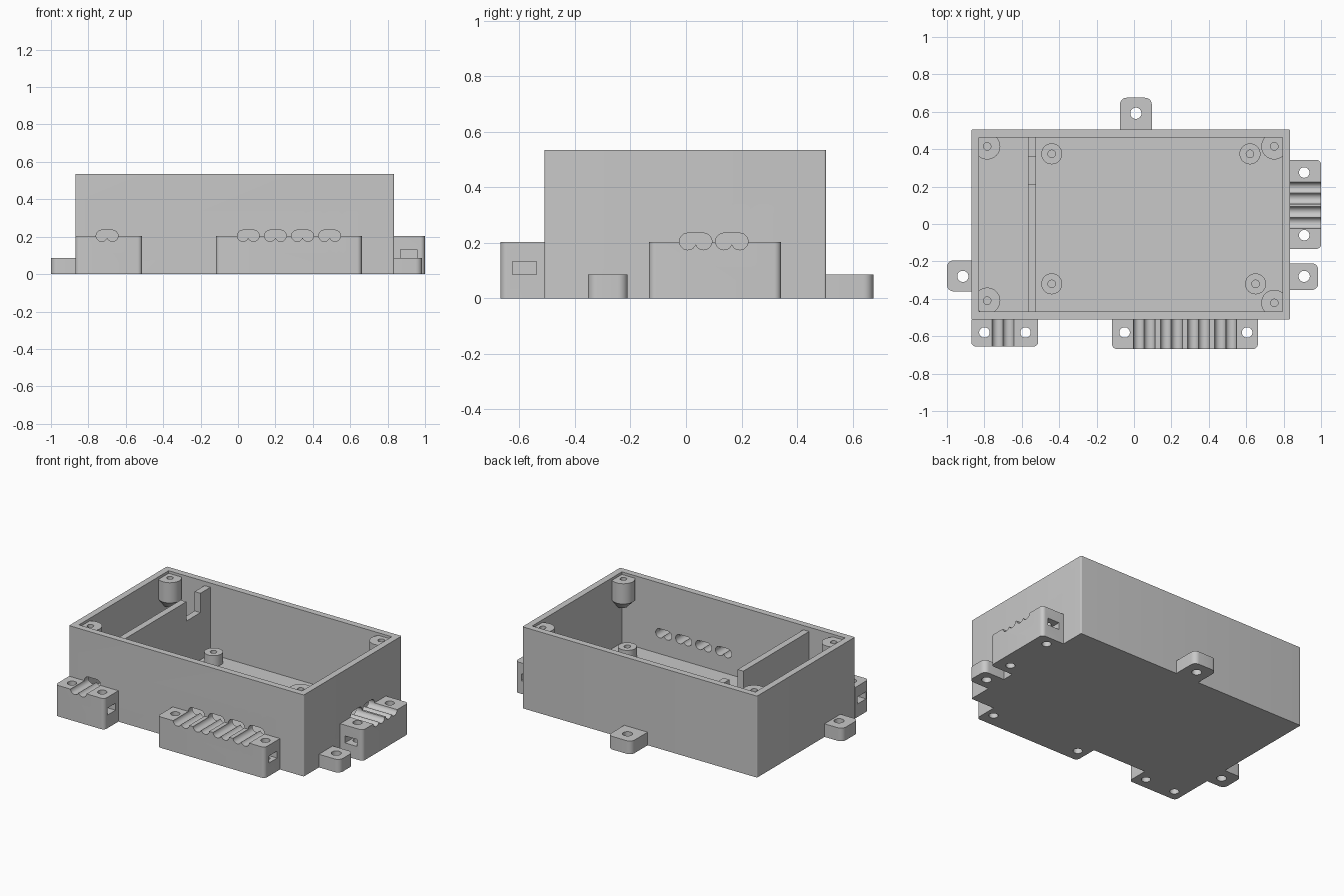
import bpy, bmesh
from math import sin, cos, pi

if "Cube" in bpy.data.objects:
    bpy.data.objects.remove(bpy.data.objects["Cube"], do_unlink=True)

grey = bpy.data.materials.new("plain grey")
grey.use_nodes = True
grey.diffuse_color = (0.58, 0.58, 0.58, 1)
grey.node_tree.nodes["Principled BSDF"].inputs["Base Color"].default_value = (0.58, 0.58, 0.58, 1)


# ---- outlines ----
def arc(u, v, r, start, end, n):
    return [(u + r * cos(start + (end - start) * i / n), v + r * sin(start + (end - start) * i / n))
            for i in range(n + 1)]


def circle(u, v, r, n=32):
    return arc(u, v, r, 0, 2 * pi, n)[:-1]


def rect(x0, x1, y0, y1, r=0, out=None):
    """Rectangle; corners are rounded, or only those facing the direction out."""
    pts = []
    for i, (x, y, sx, sy) in enumerate([(x1, y1, 1, 1), (x0, y1, -1, 1), (x0, y0, -1, -1), (x1, y0, 1, -1)]):
        if r and (out is None or sx * out[0] + sy * out[1] > 0):
            pts += arc(x - sx * r, y - sy * r, r, i * pi / 2, (i + 1) * pi / 2, 8)
        else:
            pts.append((x, y))
    return pts


def twin_cable(c, z=0.205, r=0.03, half=0.0285):
    """Flat-topped outline with two round lobes below, for a cable pair."""
    dip = 0.4  # angle where each lobe stops, just short of the middle
    return (arc(c + half, z, r, pi / 2, -pi + dip, 18)
            + arc(c - half, z, r, -dip, -3 * pi / 2, 18))


# ---- solids ----
def prism(name, outline, lo, hi, axis="z", end=None):
    """Extrude an outline along an axis; end may give a different far outline."""
    place = {"z": lambda u, v, w: (u, v, w), "y": lambda u, v, w: (u, w, v),
             "x": lambda u, v, w: (w, u, v)}[axis]
    bm = bmesh.new()
    a = [bm.verts.new(place(u, v, lo)) for u, v in outline]
    b = [bm.verts.new(place(u, v, hi)) for u, v in (end or outline)]
    bm.faces.new(a)
    bm.faces.new(b[::-1])
    for i in range(len(a)):
        j = (i + 1) % len(a)
        bm.faces.new((a[j], a[i], b[i], b[j]))
    bmesh.ops.recalc_face_normals(bm, faces=bm.faces)
    mesh = bpy.data.meshes.new(name)
    bm.to_mesh(mesh)
    bm.free()
    mesh.materials.append(grey)
    obj = bpy.data.objects.new(name, mesh)
    bpy.context.collection.objects.link(obj)
    return obj


def cut(obj, outline, lo, hi, axis="z"):
    cutter = prism("cutter", outline, lo, hi, axis)
    mod = obj.modifiers.new("cut", "BOOLEAN")
    mod.operation, mod.solver, mod.object = "DIFFERENCE", "EXACT", cutter
    bpy.context.view_layer.objects.active = obj
    bpy.ops.object.modifier_apply(modifier=mod.name)
    bpy.data.objects.remove(cutter, do_unlink=True)


parts = []

# ---- open box ----
X0, X1, Y0, Y1, TOP = -0.87, 0.835, -0.51, 0.505, 0.535
WALL, FLOOR = 0.042, 0.07
box = prism("box_shell", rect(X0, X1, Y0, Y1, 0.008), 0, TOP)
cut(box, rect(X0 + WALL, X1 - WALL, Y0 + WALL, Y1 - WALL), FLOOR, 1)
parts.append(box)

front_cables = [0.055, 0.2, 0.345, 0.49]
small_cables = [-0.70]
side_cables = [0.035, 0.165]
for c in front_cables + small_cables:
    cut(box, twin_cable(c), Y0 - 0.1, Y0 + 0.1, "y")
for c in side_cables:
    cut(box, twin_cable(c), X1 - 0.1, X1 + 0.1, "x")


# ---- cable clamps ----
def clamp(name, outline, axis, cables, holes, ends, across):
    obj = prism(name, outline, 0, 0.203)
    run = "y" if axis == "x" else "x"
    span = (-0.8, -0.4) if run == "y" else (0.7, 1.1)
    for c in cables:
        cut(obj, twin_cable(c), *span, run)
    for x, y in holes:
        cut(obj, circle(x, y, 0.028), -0.1, 0.3)
    # nut slots open at both ends
    slot = rect(across - 0.043, across + 0.043, 0.086, 0.132)
    cut(obj, slot, ends[0] - 0.1, ends[0] + 0.11, axis)
    cut(obj, slot, ends[1] - 0.11, ends[1] + 0.1, axis)
    parts.append(obj)


clamp("front_small_clamp", rect(X0, -0.512, -0.655, Y0, 0.025, (0, -1)), "x", small_cables,
      [(-0.80, -0.58), (-0.58, -0.58)], (X0, -0.512), -0.582)
clamp("front_large_clamp", rect(-0.117, 0.662, -0.668, Y0, 0.025, (0, -1)), "x", front_cables,
      [(-0.05, -0.58), (0.605, -0.58)], (-0.117, 0.662), -0.582)
clamp("left_clamp", rect(X1, 1.0, -0.133, 0.343, 0.025, (1, 0)), "y", side_cables,
      [(0.91, -0.06), (0.91, 0.275)], (-0.133, 0.343), 0.913)

# ---- mounting tabs ----
for name, outline, hole in [
    ("back_tab", rect(-0.075, 0.095, Y1, 0.675, 0.035, (0, 1)), (0.01, 0.592)),
    ("right_tab", rect(-1.0, X0, -0.36, -0.195, 0.035, (-1, 0)), (-0.915, -0.28)),
    ("left_tab", rect(X1, 0.985, -0.353, -0.21, 0.035, (1, 0)), (0.91, -0.28)),
]:
    tab = prism(name, outline, 0, 0.086)
    cut(tab, circle(*hole, 0.03), -0.1, 0.2)
    parts.append(tab)

# ---- lid screw bosses in the corners, tapering into the walls ----
for x, y in [(-0.785, 0.415), (0.75, 0.415), (0.75, -0.422), (-0.785, -0.41)]:
    sx, sy = (1 if x > 0 else -1), (1 if y > 0 else -1)
    boss = prism("corner_boss", circle(x, y, 0.07), 0.385, 0.518)
    cut(boss, circle(x, y, 0.02), 0.42, 0.6)
    taper = prism("corner_boss_taper", circle(x + 0.03 * sx, y + 0.03 * sy, 0.03), 0.32, 0.385,
                  end=circle(x, y, 0.07))
    parts.extend([boss, taper])

# ---- board posts on the floor ----
for x, y in [(-0.44, 0.375), (0.62, 0.375), (0.65, -0.32), (-0.44, -0.32)]:
    post = prism("board_post", circle(x, y, 0.056), FLOOR - 0.01, 0.14)
    cut(post, circle(x, y, 0.02), 0.08, 0.2)
    parts.append(post)

# ---- partition with a notch near the back ----
partition = prism("partition", rect(-0.567, -0.525, Y0 + 0.03, Y1 - 0.03), FLOOR - 0.01, 0.507)
cut(partition, rect(-0.7, -0.4, 0.215, 0.36), 0.38, 0.6)
parts.append(partition)

# ---- smooth round surfaces, keep edges sharp ----
bpy.ops.object.select_all(action="DESELECT")
for obj in parts:
    obj.select_set(True)
bpy.context.view_layer.objects.active = box
bpy.ops.object.shade_smooth_by_angle(angle=pi / 6)
